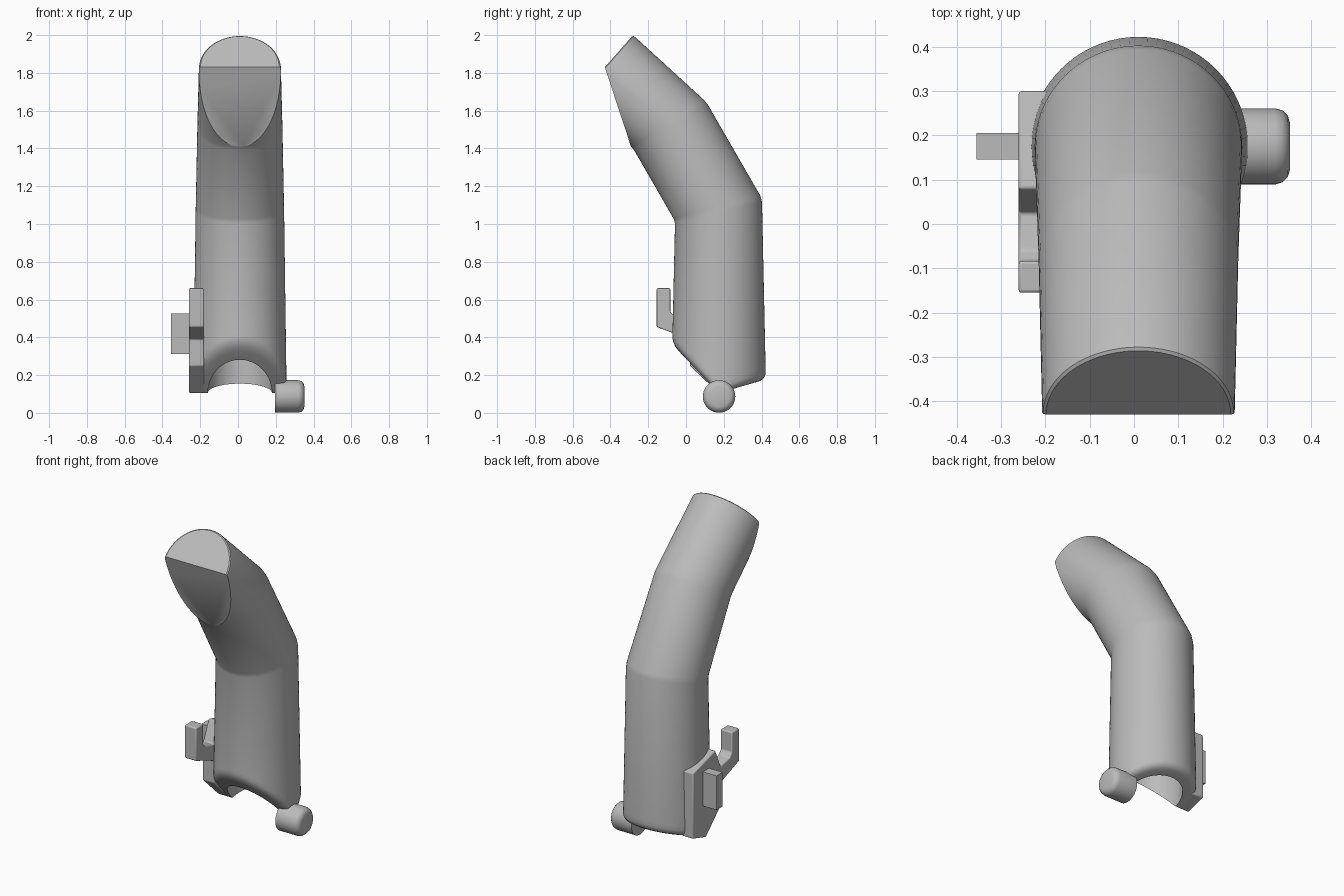
import bpy, bmesh, math
from mathutils import Vector

if "Cube" in bpy.data.objects:
    bpy.data.objects.remove(bpy.data.objects["Cube"], do_unlink=True)

grey = bpy.data.materials.new("plain_grey")
grey.use_nodes = True
colour = (0.5, 0.5, 0.5, 1)
grey.diffuse_color = colour
grey.node_tree.nodes["Principled BSDF"].inputs["Base Color"].default_value = colour

SIDES = 72
CX, CY = 0.01, 0.175


def finish(bm, name, bevel=0.0):
    """Turn a bmesh into a smooth-shaded object with an optional bevel."""
    bmesh.ops.recalc_face_normals(bm, faces=bm.faces[:])
    mesh = bpy.data.meshes.new(name)
    bm.to_mesh(mesh)
    bm.free()
    mesh.materials.append(grey)
    obj = bpy.data.objects.new(name, mesh)
    bpy.context.collection.objects.link(obj)
    if bevel:
        mod = obj.modifiers.new("soft_edges", 'BEVEL')
        mod.width, mod.segments, mod.limit_method = bevel, 3, 'ANGLE'
    bpy.ops.object.select_all(action='DESELECT')
    obj.select_set(True)
    bpy.context.view_layer.objects.active = obj
    bpy.ops.object.shade_smooth_by_angle(angle=math.radians(32))
    return obj


def floor_height(y):
    """Slanted underside: steep at the front, gentle at the back."""
    return max(0.36 - 1.05 * (y + 0.07), 0.165 + 0.29 * (y - 0.38))


def foot_ring(radius, lift):
    pts = []
    for i in range(SIDES):
        a = math.tau * i / SIDES
        y = CY + radius * math.sin(a)
        pts.append(Vector((CX + radius * math.cos(a), y, floor_height(y) + lift)))
    return pts


def tilted_ring(half_width, front, back):
    f, b = Vector((CX, *front)), Vector((CX, *back))
    pts = []
    for i in range(SIDES):
        a = math.tau * i / SIDES
        pts.append((f + b) / 2 + (b - f) / 2 * math.sin(a)
                   + Vector((half_width * math.cos(a), 0, 0)))
    return pts


def blend(r, s, t):
    return [p.lerp(q, t) for p, q in zip(r, s)]


def scaled(ring, factor):
    c = sum(ring, Vector()) / len(ring)
    return [c + (p - c) * factor for p in ring]


# Bent tube with a bored, slanted foot
foot = foot_ring(0.247, 0.035)
bend_low = tilted_ring(0.234, (-0.058, 1.015), (0.402, 1.135))
bend_high = tilted_ring(0.225, (-0.28, 1.40), (0.108, 1.645))
tip = tilted_ring(0.217, (-0.58, 1.66), (-0.28, 2.0))
bore_top = tilted_ring(0.16, (0.01, 0.92), (0.34, 1.0))

rings = [bore_top, foot_ring(0.17, 0), foot_ring(0.215, 0),
         foot_ring(0.232, 0.006), foot_ring(0.243, 0.018), foot,
         blend(foot, bend_low, 0.03), blend(foot, bend_low, 0.98),
         blend(bend_low, bend_high, 0.03), blend(bend_low, bend_high, 0.97),
         blend(bend_high, tip, 0.03), blend(bend_high, tip, 0.97),
         scaled(blend(bend_high, tip, 0.99), 0.99), scaled(tip, 0.96)]

bm = bmesh.new()
loops = [[bm.verts.new(p) for p in r] for r in rings]
for lo, hi in zip(loops, loops[1:]):
    for i in range(SIDES):
        j = (i + 1) % SIDES
        bm.faces.new((lo[i], lo[j], hi[j], hi[i]))
bm.faces.new(loops[0])
bm.faces.new(loops[-1])

# Flat slanted cut on the front of the tip
upper = [f for f in bm.faces if all(v.co.z > 1.3 for v in f.verts)]
geom = set(upper)
for f in upper:
    geom.update(f.edges)
    geom.update(f.verts)
cut = bmesh.ops.bisect_plane(bm, geom=list(geom), plane_co=(0, -0.428, 1.825),
                             plane_no=(0, -0.44, -0.145), clear_outer=True)
rim = [e for e in cut["geom_cut"] if isinstance(e, bmesh.types.BMEdge)]
bmesh.ops.contextual_create(bm, geom=rim)
finish(bm, "bent_tube")


def prism(name, outline, x0, x1, bevel):
    """Extrude a (y, z) outline between two x positions."""
    bm = bmesh.new()
    face = bm.faces.new([bm.verts.new((x0, y, z)) for y, z in outline])
    ext = bmesh.ops.extrude_face_region(bm, geom=[face])
    moved = [v for v in ext["geom"] if isinstance(v, bmesh.types.BMVert)]
    bmesh.ops.translate(bm, verts=moved, vec=(x1 - x0, 0, 0))
    return finish(bm, name, bevel)


# Side plate with its upright hook
prism("hook_plate",
      [(0.30, 0.142), (0.173, 0.105), (0.02, 0.25), (0.02, 0.39),
       (-0.155, 0.455), (-0.155, 0.66), (-0.083, 0.66), (-0.083, 0.535),
       (-0.06, 0.51), (0.025, 0.49), (0.08, 0.61), (0.30, 0.55)],
      -0.26, -0.18, 0.007)

# Small block standing out from the plate
prism("plate_block", [(0.145, 0.312), (0.205, 0.312), (0.205, 0.525), (0.145, 0.525)],
      -0.355, -0.25, 0)

# Round knob on the other side
bm = bmesh.new()
knob_profile = [(0.195, 0.086), (0.318, 0.086), (0.335, 0.081),
                (0.347, 0.069), (0.352, 0.052)]
loops = []
for x, r in knob_profile:
    loops.append([bm.verts.new((x, 0.175 + r * math.cos(math.tau * i / 40),
                                0.087 + r * math.sin(math.tau * i / 40)))
                  for i in range(40)])
for lo, hi in zip(loops, loops[1:]):
    for i in range(40):
        j = (i + 1) % 40
        bm.faces.new((lo[i], lo[j], hi[j], hi[i]))
bm.faces.new(loops[0])
bm.faces.new(loops[-1])
finish(bm, "side_knob")
